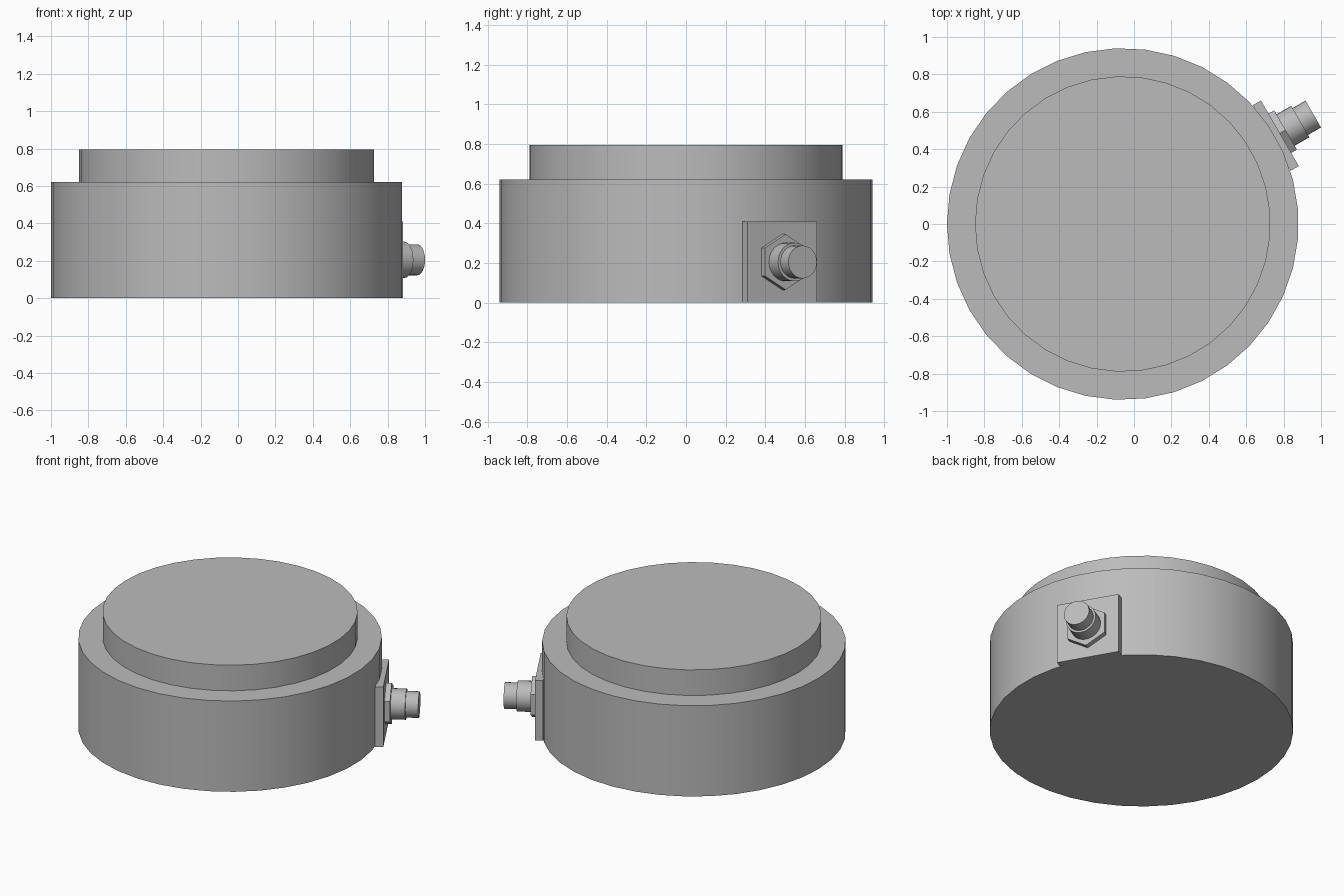
import bpy
import math
from mathutils import Matrix

cube = bpy.data.objects.get("Cube")
if cube:
    bpy.data.objects.remove(cube, do_unlink=True)

# One plain metal colour
metal = bpy.data.materials.new("grey metal")
metal.use_nodes = True
GREY = (0.5, 0.5, 0.5, 1)
metal.diffuse_color = GREY
metal.node_tree.nodes["Principled BSDF"].inputs["Base Color"].default_value = GREY

CENTRE_X = -0.06
SOCKET_Z = 0.205
# Frame whose local z runs outwards along the connector axis
OUTWARD = (Matrix.Translation((CENTRE_X, 0, SOCKET_Z))
           @ Matrix.Rotation(math.radians(30), 4, "Z")
           @ Matrix.Rotation(math.radians(90), 4, "Y"))
UPRIGHT = Matrix.Translation((CENTRE_X, 0, 0))


def finish(name, smooth):
    obj = bpy.context.object
    obj.name = name
    obj.data.materials.append(metal)
    if smooth:
        bpy.ops.object.shade_smooth_by_angle(angle=math.radians(30))
    return obj


def drum(name, frame, radius, start, end, sides, turn=0, smooth=True):
    bpy.ops.mesh.primitive_cylinder_add(vertices=sides, radius=radius, depth=end - start)
    obj = finish(name, smooth)
    obj.matrix_world = (frame @ Matrix.Translation((0, 0, (start + end) / 2))
                        @ Matrix.Rotation(math.radians(turn), 4, "Z"))
    return obj


# Main housing and raised cap (a vertex on the -x side)
drum("housing", UPRIGHT, 0.94, 0, 0.62, 37, 90)
drum("cap", UPRIGHT, 0.79, 0.62, 0.795, 37, 90)

# Flat mounting plate against the wall of the housing
bpy.ops.mesh.primitive_cube_add(size=1)
plate = finish("connector_plate", False)
plate.matrix_world = (OUTWARD @ Matrix.Translation((0, 0, 0.945))
                      @ Matrix.Diagonal((2 * SOCKET_Z, 0.405, 0.05, 1)))

# Hex nut with its points up and down, then the stepped connector
drum("hex_nut", OUTWARD, 0.14, 0.965, 1.005, 6, 30, smooth=False)
drum("connector_collar", OUTWARD, 0.097, 1.0, 1.096, 24)
drum("connector_tip", OUTWARD, 0.083, 1.09, 1.176, 24)
